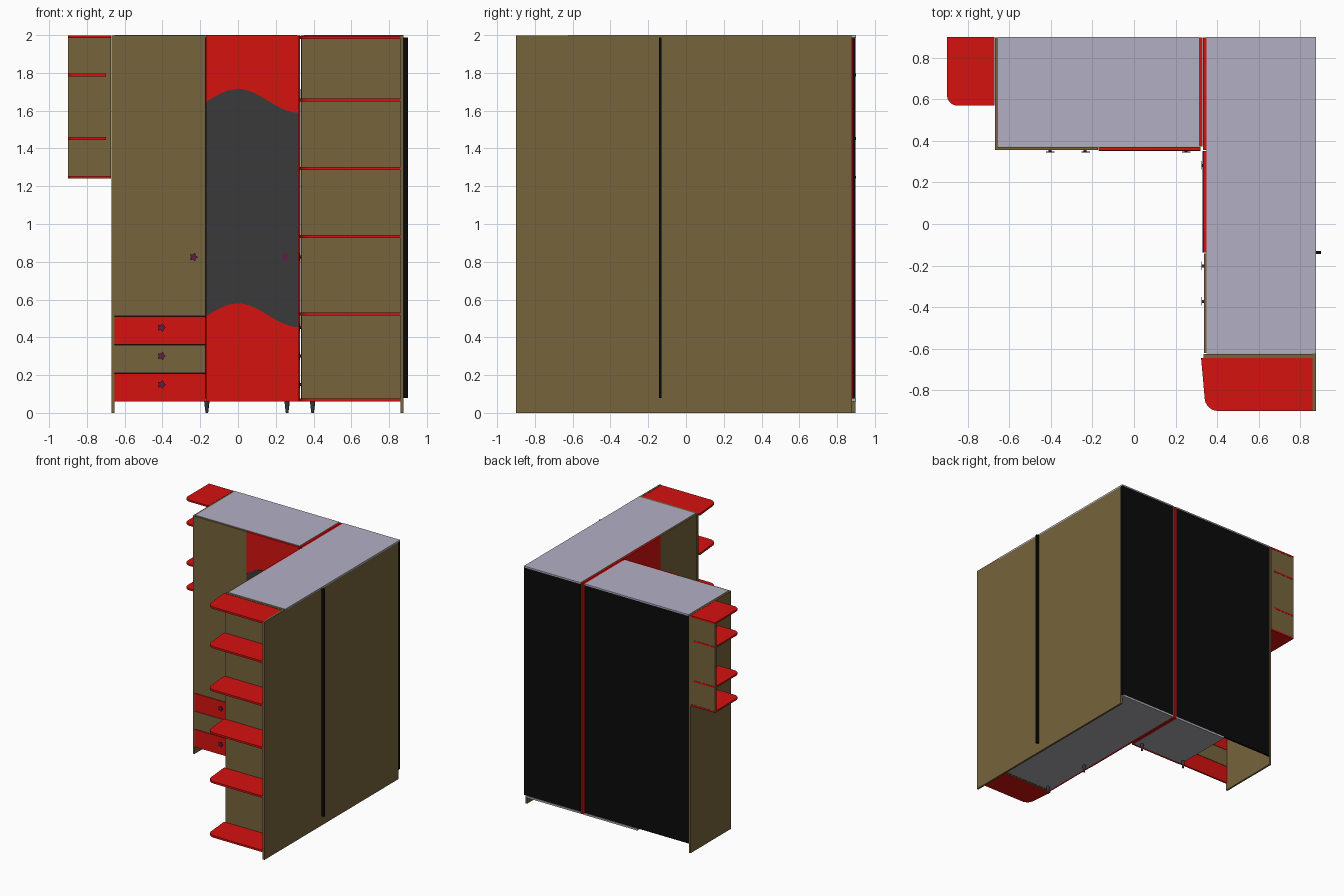
import bpy, bmesh, math

if "Cube" in bpy.data.objects:
    bpy.data.objects.remove(bpy.data.objects["Cube"])


def material(name, r, g, b):
    m = bpy.data.materials.new(name)
    m.diffuse_color = (r, g, b, 1)
    m.use_nodes = True
    m.node_tree.nodes["Principled BSDF"].inputs["Base Color"].default_value = m.diffuse_color
    return m


RED = material("red_board", 0.66, 0.006, 0.005)
BROWN = material("brown_board", 0.18, 0.128, 0.045)
BLACK = material("black_board", 0.003, 0.003, 0.003)
LAVENDER = material("lavender_board", 0.45, 0.43, 0.56)
GREY = material("grey_board", 0.40, 0.40, 0.42)
MIRROR = material("mirror_glass", 0.042, 0.042, 0.042)
PURPLE = material("knob_purple", 0.12, 0.012, 0.06)


def same(p):
    return p


def to_right_wing(p):
    # the right wing repeats the left wing's fronts, turned to face -x
    return (p[1] - 0.02, p[0] + 0.032, p[2])


def prism(name, pts, axis, lo, hi, mat, place=same):
    """Extrude a 2D outline along y or z."""
    bm = bmesh.new()
    rings = []
    for h in (lo, hi):
        rings.append([bm.verts.new(place((a, b, h) if axis == "z" else (a, h, b)))
                      for a, b in pts])
    n = len(pts)
    bm.faces.new(rings[0])
    bm.faces.new(rings[1])
    for i in range(n):
        j = (i + 1) % n
        bm.faces.new((rings[0][i], rings[0][j], rings[1][j], rings[1][i]))
    bmesh.ops.recalc_face_normals(bm, faces=bm.faces)
    me = bpy.data.meshes.new(name)
    bm.to_mesh(me)
    bm.free()
    ob = bpy.data.objects.new(name, me)
    bpy.context.collection.objects.link(ob)
    me.materials.append(mat)
    return ob


def box(name, x0, x1, y0, y1, z0, z1, mat, place=same):
    return prism(name, [(x0, y0), (x1, y0), (x1, y1), (x0, y1)], "z", z0, z1, mat, place)


def arc(cx, cy, r, n=8):
    # lower-left quarter circle
    return [(cx + r * math.cos(a), cy + r * math.sin(a))
            for a in (math.pi * (1 + 0.5 * i / n) for i in range(n + 1))]


def wave(x):
    return 0.0625 * math.cos(math.pi * x / 0.32)


def knob(name, x, z, place):
    # five-petal flower plate on a short stem
    pts = []
    for i in range(40):
        a = math.tau * i / 40
        r = 0.018 + 0.004 * math.cos(5 * a)
        pts.append((x + r * math.cos(a), z + r * math.sin(a)))
    prism(name, pts, "y", 0.344, 0.348, PURPLE, place)
    stem = [(x + 0.007 * math.cos(math.tau * i / 12), z + 0.007 * math.sin(math.tau * i / 12))
            for i in range(12)]
    prism(name + "_stem", stem, "y", 0.347, 0.358, PURPLE, place)


def fronts(wing, place):
    # tall brown door above three drawers
    box(wing + "_brown_door", -0.654, -0.173, 0.357, 0.371, 0.513, 1.997, BROWN, place)
    for i, mat in enumerate((RED, BROWN, RED)):
        z = 0.06 + 0.151 * i
        box(f"{wing}_drawer_front_{i + 1}", -0.654, -0.173, 0.357, 0.371, z, z + 0.148, mat, place)
        knob(f"{wing}_drawer_knob_{i + 1}", -0.405, z + 0.09, place)
    # red door with wavy mirror
    box(wing + "_red_door", -0.17, 0.32, 0.354, 0.371, 0.06, 1.997, RED, place)
    xs = [-0.169 + 0.488 * i / 24 for i in range(25)]
    outline = [(x, 0.517 + wave(x)) for x in xs] + [(x, 1.652 + wave(x)) for x in reversed(xs)]
    prism(wing + "_mirror", outline, "y", 0.351, 0.355, MIRROR, place)
    knob(wing + "_brown_door_knob", -0.235, 0.825, place)
    knob(wing + "_red_door_knob", 0.25, 0.825, place)


fronts("left", same)
fronts("right", to_right_wing)

# left wing carcass
box("left_side_panel", -0.67, -0.655, 0.357, 0.898, 0, 1.998, BROWN)
box("left_top", -0.654, 0.312, 0.372, 0.9, 1.988, 2.0, LAVENDER)
box("left_bottom", -0.178, 0.312, 0.372, 0.9, 0.06, 0.076, GREY)
box("left_back", -0.654, 0.312, 0.882, 0.897, 0.077, 1.987, BLACK)
box("left_divider", -0.179, -0.164, 0.372, 0.882, 0.077, 1.987, BLACK)

# paired red panels where the wings meet
box("corner_panel_left", 0.313, 0.329, 0.372, 0.897, 0.06, 1.998, RED)
box("corner_panel_right", 0.333, 0.349, 0.357, 0.897, 0.06, 1.998, RED)

# right wing carcass
box("right_side_panel", 0.86, 0.876, -0.9, 0.88, 0, 1.998, BROWN)
box("right_top", 0.35, 0.876, -0.624, 0.9, 1.988, 2.0, LAVENDER)
box("right_bottom", 0.35, 0.86, -0.624, 0.9, 0.06, 0.076, GREY)
box("right_back", 0.35, 0.877, 0.881, 0.897, 0.077, 1.987, BLACK)
box("right_divider", 0.352, 0.9, -0.144, -0.129, 0.08, 1.987, BLACK)
box("right_end_panel", 0.335, 0.86, -0.645, -0.626, 0.06, 1.998, BROWN)

# left wall shelves with rounded corner
box("left_shelf_back", -0.9, -0.672, 0.884, 0.898, 1.245, 1.985, BROWN)
for i, z in enumerate((1.24, 1.446, 1.782, 1.984)):
    x1 = -0.672 if i in (0, 3) else -0.7
    pts = arc(-0.85, 0.62, 0.05) + [(x1, 0.57), (x1, 0.9), (-0.9, 0.9)]
    prism(f"left_shelf_{i + 1}", pts, "z", z, z + 0.014, RED)

# right end shelves with slanted inner edge
for i, z in enumerate((0.06, 0.515, 0.925, 1.285, 1.648, 1.98)):
    pts = arc(0.405, -0.835, 0.065) + [(0.86, -0.9), (0.86, -0.646), (0.323, -0.646)]
    prism(f"right_shelf_{i + 1}", pts, "z", z, z + 0.016, RED)

# tapered legs
for i, (x, y) in enumerate(((0.26, 0.41), (-0.165, 0.41), (0.395, -0.146), (0.395, -0.593))):
    bpy.ops.mesh.primitive_cone_add(vertices=16, radius1=0.007, radius2=0.014, depth=0.06,
                                    location=(x, y, 0.03))
    leg = bpy.context.object
    leg.name = f"leg_{i + 1}"
    leg.data.materials.append(MIRROR)
    bpy.ops.object.shade_smooth_by_angle()
